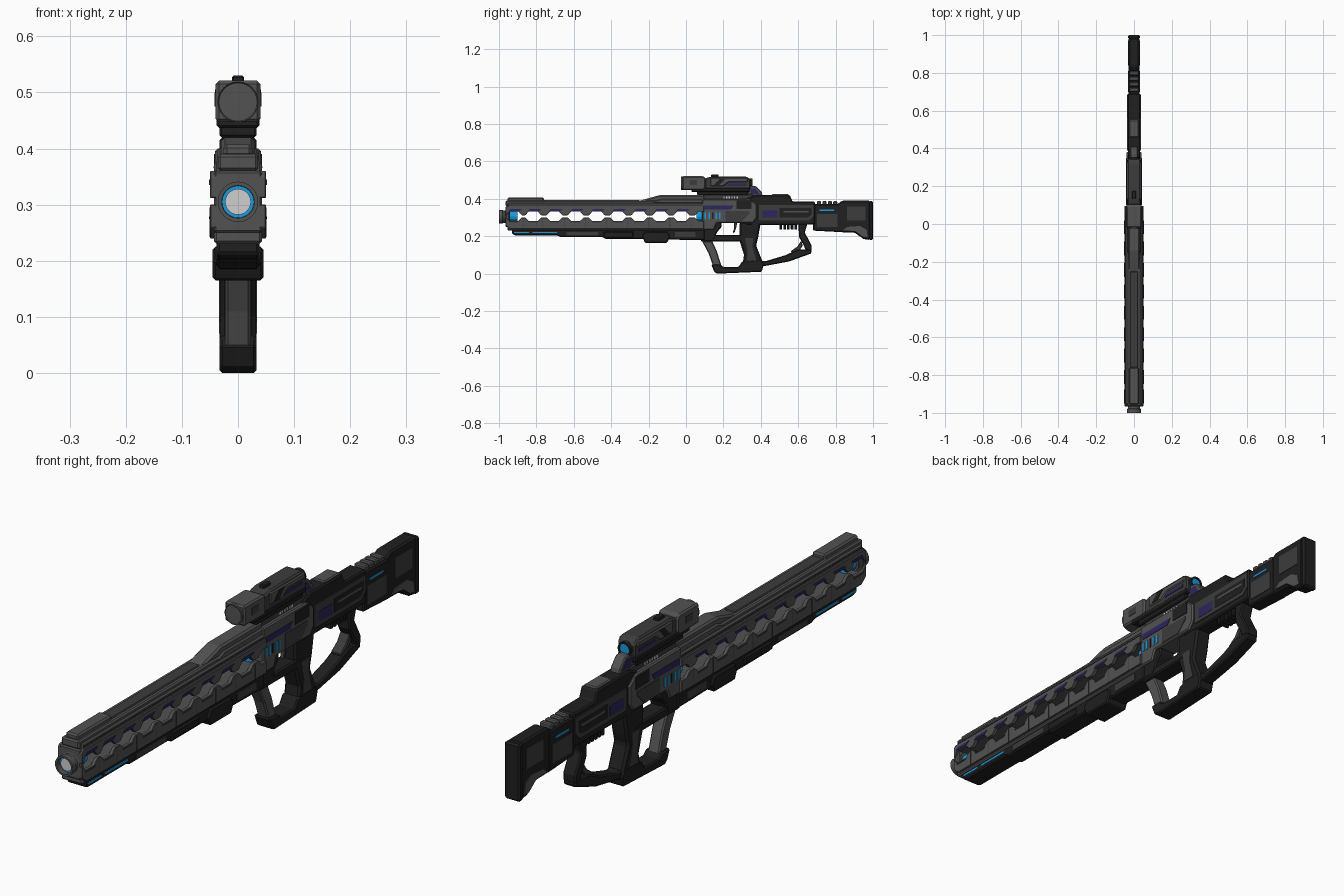
import bpy, bmesh, math
from mathutils import Vector, Matrix


def material(name, r, g, b):
    m = bpy.data.materials.new(name)
    m.diffuse_color = (r, g, b, 1)
    return m


GRAY = material("gunmetal gray", .085, .085, .085)
MID = material("dark gray", .045, .045, .045)
BLACK = material("black polymer", .014, .014, .014)
BLUE = material("glow blue", .01, .33, .75)
PURPLE = material("deep indigo", .025, .02, .11)
LIGHT = material("pale core", .62, .62, .62)


def finish(name, bm, mat, bevel=0, mirror=False):
    bmesh.ops.recalc_face_normals(bm, faces=bm.faces)
    me = bpy.data.meshes.new(name)
    bm.to_mesh(me)
    bm.free()
    me.materials.append(mat)
    ob = bpy.data.objects.new(name, me)
    bpy.context.collection.objects.link(ob)
    if bevel:
        b = ob.modifiers.new("bevel", 'BEVEL')
        b.width, b.segments, b.limit_method = bevel, 1, 'ANGLE'
    if mirror:
        ob.modifiers.new("mirror", 'MIRROR')
    return ob


def prism(name, pts, x0, x1, mat, bevel=0, mirror=False):
    """Side profile (y, z) extruded from x0 to x1."""
    bm = bmesh.new()
    face = bm.faces.new([bm.verts.new((x0, y, z)) for y, z in pts])
    ext = bmesh.ops.extrude_face_region(bm, geom=[face])
    verts = [v for v in ext['geom'] if isinstance(v, bmesh.types.BMVert)]
    bmesh.ops.translate(bm, verts=verts, vec=(x1 - x0, 0, 0))
    return finish(name, bm, mat, bevel, mirror)


def solid(name, pts, w, mat, bevel=.005):
    return prism(name, pts, -w, w, mat, bevel)


def rect(y0, y1, z0, z1):
    return [(y0, z0), (y1, z0), (y1, z1), (y0, z1)]


def box(name, y0, y1, z0, z1, w, mat, bevel=.005):
    return solid(name, rect(y0, y1, z0, z1), w, mat, bevel)


def plate(name, pts, x, mat, t=.002):
    """Thin side panel, mirrored onto both sides."""
    return prism(name, pts, x - .002, x + t, mat, 0, True)


def lathe(name, pts, z, mat, n=24):
    """Profile (radius, y) spun about a lengthwise axis at height z."""
    bm = bmesh.new()
    vs = [bm.verts.new((r, y, z)) for r, y in pts]
    es = [bm.edges.new(p) for p in zip(vs, vs[1:])]
    bmesh.ops.spin(bm, geom=vs + es, cent=(0, 0, z), axis=(0, 1, 0),
                   angle=2 * math.pi, steps=n, use_duplicate=False)
    bmesh.ops.remove_doubles(bm, verts=bm.verts, dist=1e-5)
    return finish(name, bm, mat)


# --- barrel shroud: two rails whose toothed side plates form hexagonal windows
centers = [-.92] + [-.93 + .1133 * k for k in range(1, 9)]


def teeth(edge, deep):
    pts = [(-.965, edge)]
    for c in centers:
        pts += [(c - .042, edge), (c - .024, deep), (c + .024, deep), (c + .042, edge)]
    return pts + [(.048, edge), (.066, deep), (.095, deep)]


prism("upper_side_plate", teeth(.312, .332) + [(.095, .36), (-.955, .36), (-.965, .35)],
      .036, .05, GRAY, .002, True)
prism("lower_side_plate", teeth(.3, .282) + [(.095, .24), (-.94, .24), (-.965, .26)],
      .036, .05, GRAY, .002, True)
box("upper_rail", -.955, .095, .336, .378, .043, GRAY)
box("upper_rail_cap", -.965, .095, .36, .39, .036, GRAY)
box("lower_rail", -.955, .095, .23, .279, .043, GRAY)
box("front_collar", -.965, -.945, .25, .36, .043, GRAY, .004)
box("front_top_plate", -.955, -.76, .385, .407, .026, GRAY, .006)
box("front_top_rib", -.76, -.25, .385, .394, .022, MID, .003)
for i, c in enumerate(centers):
    plate(f"indigo_strip_{i}", [(c - .03, .335), (c + .03, .335), (c + .043, .345), (c - .02, .345)],
          .05, PURPLE)
    plate(f"lower_trim_{i}", [(c - .024, .274), (c + .024, .274), (c + .03, .279), (c - .03, .279)],
          .05, MID)
    plate(f"rail_seam_{i}", rect(c + .05, c + .053, .242, .295), .05, MID, .001)
plate("upper_seam", rect(-.95, .09, .3655, .368), .043, BLACK, .001)

# --- muzzle and glowing core
lathe("muzzle_ring", [(.027, -.94), (.036, -.94), (.036, -.965), (.033, -.967), (.033, -.978),
                      (.036, -.98), (.036, -1), (.029, -1), (.027, -.94)], .305, GRAY)
lathe("muzzle_glow", [(0, -.982), (.029, -.982), (.028, -.96)], .305, BLUE)
lathe("muzzle_core", [(0, -.986), (.023, -.986), (.023, -.98)], .305, LIGHT)
lathe("front_core", [(0, -.945), (.026, -.945), (.026, -.9), (0, -.9)], .306, BLUE, 12)
lathe("rear_core", [(0, .055), (.026, .055), (.026, .1), (0, .1)], .306, BLUE, 12)

# --- under barrel
solid("under_barrel", [(-.93, .235), (-.93, .212), (-.91, .204), (-.69, .204), (-.67, .196),
                       (-.45, .196), (-.43, .186), (-.24, .186), (.02, .18), (.1, .18), (.1, .235)],
      .038, BLACK)
solid("under_block", [(-.235, .2), (-.22, .165), (-.1, .165), (-.085, .2), (-.1, .225), (-.22, .225)],
      .045, BLACK)
box("under_side_pad", -.44, -.28, .192, .225, .043, BLACK)
for y0, y1 in ((-.92, -.84), (-.82, -.69)):
    plate("under_glow", rect(y0, y1, .217, .224), .038, BLUE)
plate("under_panel", rect(-.64, -.47, .203, .224), .038, MID)
plate("under_rear_panel", rect(-.06, .05, .195, .222), .038, MID)

# --- top ridge
solid("top_ridge", [(-.26, .385), (-.22, .398), (-.14, .42), (.1, .42), (.1, .385)], .03, GRAY, .008)
solid("ridge_skirt", [(-.2, .375), (-.13, .4), (.1, .4), (.1, .375)], .037, GRAY, .005)

# --- front receiver
solid("receiver_front", [(.085, .235), (.15, .235), (.165, .272), (.36, .272), (.38, .3),
                         (.38, .37), (.34, .4), (.085, .4)], .041, GRAY)
box("scope_rail", .09, .36, .395, .425, .026, MID, .004)
for i in range(5):
    y = .1 + i * .019
    plate(f"receiver_glow_{i}", rect(y, y + .008, .292, .326), .041, BLUE if i != 2 else BLACK)
plate("receiver_indigo", [(.1, .342), (.24, .342), (.255, .364), (.1, .364)], .041, PURPLE)
plate("receiver_dark_panel", [(.21, .28), (.3, .28), (.34, .32), (.34, .335), (.21, .335)], .041, MID)
plate("receiver_top_panel", rect(.27, .35, .345, .39), .041, BLACK)
for i in range(6):
    plate(f"rail_vent_{i}", rect(.2 + i * .014, .207 + i * .014, .403, .413), .026, LIGHT, .001)

# --- rear receiver
solid("receiver_rear", [(.32, .26), (.69, .262), (.69, .385), (.57, .385), (.555, .42),
                        (.37, .42), (.32, .4)], .033, BLACK)
box("receiver_top_pad", .46, .55, .405, .425, .026, GRAY, .004)
plate("rear_side_panel", [(.39, .285), (.66, .285), (.685, .31), (.685, .368), (.39, .368)], .033, MID, .003)
plate("rear_side_slot", [(.5, .3), (.65, .3), (.67, .315), (.67, .35), (.5, .35)], .035, BLACK)
plate("rear_slot_bar", rect(.52, .655, .327, .336), .036, GRAY)
plate("rear_indigo", rect(.41, .49, .3, .338), .035, PURPLE)
for i in range(5):
    box(f"belly_rib_{i}", .5 + i * .02, .514 + i * .02, .235, .265, .025, BLACK, .003)

# --- trigger group
box("guard_bar", .08, .33, .172, .206, .033, BLACK)
solid("guard_front", [(.085, .18), (.15, .18), (.165, .22), (.19, .25), (.19, .275), (.085, .275)], .034, BLACK)
solid("trigger", [(.255, .275), (.275, .275), (.268, .245), (.26, .22), (.25, .218), (.258, .245)], .008, MID, .002)

# --- front strut, pistol grip and rear loop
solid("front_strut", [(.085, .175), (.14, .175), (.165, .12), (.19, .04), (.145, .04), (.12, .11)], .023, GRAY)
solid("grip_foot", [(.135, .05), (.15, .012), (.165, 0), (.405, .01), (.415, .05), (.395, .075),
                    (.3, .065), (.28, .035), (.2, .035), (.185, .05)], .033, BLACK)
solid("pistol_grip", [(.285, .275), (.4, .275), (.385, .19), (.375, .15), (.415, .05), (.4, .03),
                      (.3, .03), (.31, .1), (.285, .18)], .032, BLACK, .008)
plate("grip_panel", [(.315, .19), (.36, .19), (.355, .145), (.375, .07), (.325, .07), (.33, .12)], .032, MID)
solid("rear_loop_bar", [(.39, .035), (.55, .065), (.67, .108), (.67, .13), (.6, .13), (.53, .098),
                        (.43, .068), (.39, .07)], .026, BLACK)
solid("rear_loop_strut", [(.6, .27), (.65, .27), (.635, .22), (.672, .15), (.672, .12), (.64, .125),
                          (.63, .15), (.605, .195)], .026, BLACK)
solid("rear_loop_brace", [(.57, .1), (.6, .115), (.625, .15), (.615, .175), (.595, .145), (.56, .12)],
      .02, MID, .003)

# --- stock
solid("stock_neck", [(.68, .23), (.83, .222), (.83, .372), (.68, .372)], .029, BLACK)
for i in range(4):
    box(f"stock_rib_{i}", .7 + i * .029, .722 + i * .029, .365, .388, .024, GRAY, .004)
plate("stock_glow", rect(.715, .79, .335, .342), .029, BLUE)
plate("stock_panel", rect(.7, .81, .25, .32), .029, MID)
solid("stock_butt", [(.81, .222), (.9, .22), (.95, .185), (.985, .18), (.985, .39), (.835, .39),
                     (.81, .372)], .028, BLACK, .006)
box("butt_pad", .978, 1, .18, .388, .031, BLACK, .006)
plate("butt_lower_panel", [(.84, .232), (.905, .228), (.945, .198), (.972, .195), (.965, .235),
                           (.93, .255), (.86, .25)], .028, GRAY, .003)
plate("butt_upper_panel", rect(.86, .96, .285, .36), .028, MID)

# --- scope
box("scope_mount", .06, .33, .42, .45, .033, BLACK, .004)
box("scope_base", .03, .34, .437, .458, .038, BLACK, .004)
solid("scope_front", [(-.02, .447), (.095, .447), (.105, .46), (.105, .51), (.095, .521), (-.02, .521)],
      .04, GRAY, .006)
lathe("scope_lens_rim", [(0, -.024), (.034, -.024), (.036, -.026), (.036, -.01)], .483, GRAY)
lathe("scope_lens", [(0, -.026), (.031, -.0255), (.031, -.02)], .483, GRAY)
solid("scope_body", [(.1, .45), (.335, .445), (.345, .46), (.345, .505), (.32, .52), (.14, .52), (.1, .51)],
      .035, MID, .006)
solid("scope_side_shell", [(.13, .468), (.2, .468), (.23, .49), (.33, .49), (.33, .512), (.13, .512)],
      .039, GRAY, .004)
box("scope_knob", .135, .175, .515, .53, .011, BLACK, .003)
plate("scope_indigo", [(.215, .47), (.32, .47), (.32, .482), (.23, .482)], .035, PURPLE)
plate("scope_dark_slash", [(.15, .475), (.18, .475), (.21, .505), (.18, .505)], .039, BLACK)
plate("scope_front_groove", rect(.02, .06, .475, .5), .04, MID)
lathe("eyepiece", [(.018, .33), (.026, .33), (.026, .356), (.02, .356), (.018, .33)], .483, BLACK, 16)
lathe("eyepiece_glow", [(0, .352), (.021, .352), (.021, .34)], .483, BLUE, 16)
solid("rear_sight_wedge", [(.33, .415), (.41, .415), (.405, .435), (.375, .468), (.33, .47)], .02, GRAY, .004)
plate("wedge_trim", [(.345, .425), (.395, .425), (.37, .455), (.345, .457)], .02, PURPLE)
